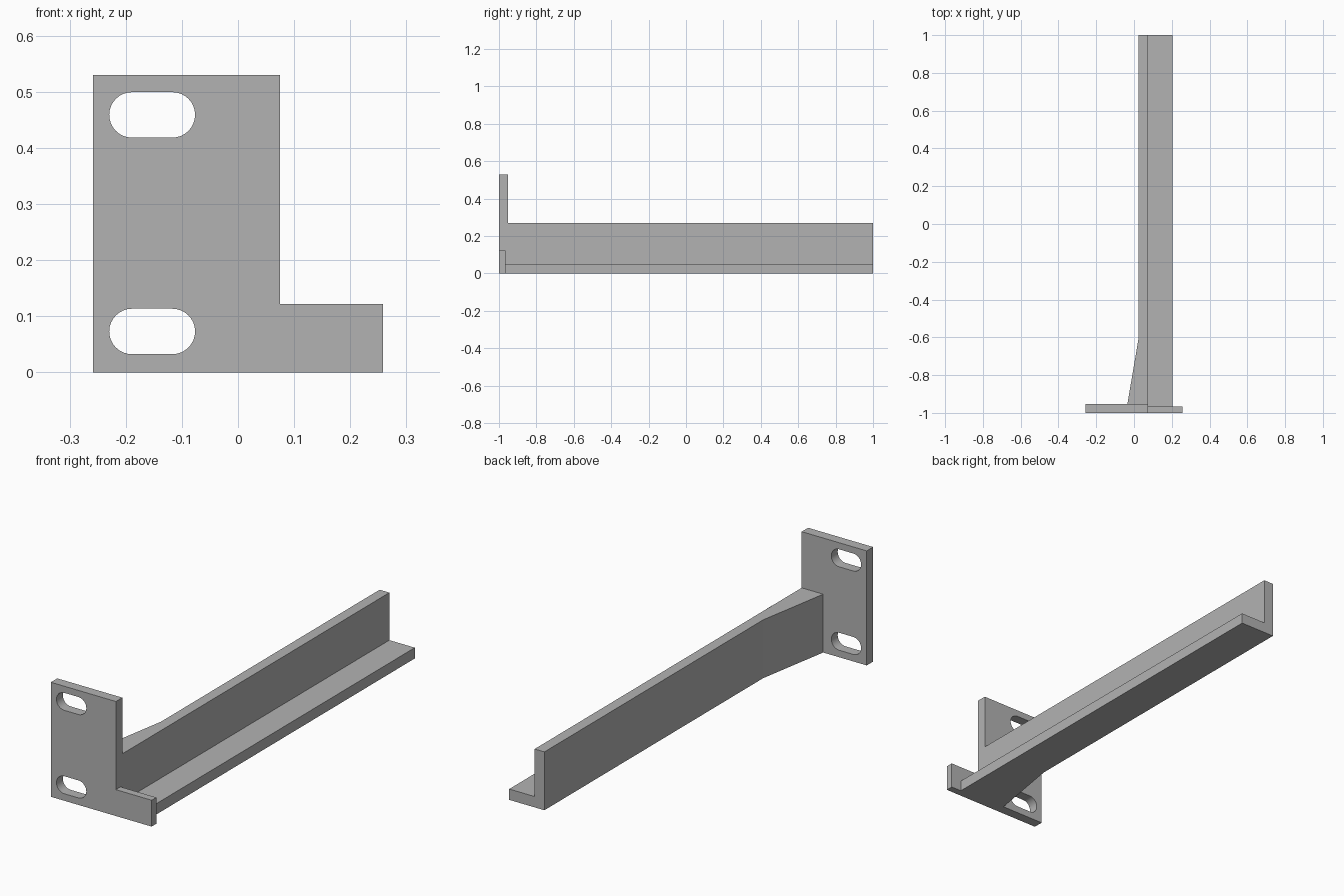
import bpy, bmesh, math
from mathutils import Vector

if "Cube" in bpy.data.objects:
    bpy.data.objects.remove(bpy.data.objects["Cube"])

grey = bpy.data.materials.new("plain_grey")
grey.diffuse_color = (0.45, 0.45, 0.45, 1)
grey.use_nodes = True
grey.node_tree.nodes["Principled BSDF"].inputs["Base Color"].default_value = grey.diffuse_color


def prism(name, outline, offset):
    """Extrude a flat 3D outline by an offset vector."""
    bm = bmesh.new()
    face = bm.faces.new([bm.verts.new(p) for p in outline])
    ext = bmesh.ops.extrude_face_region(bm, geom=[face])
    moved = [g for g in ext["geom"] if isinstance(g, bmesh.types.BMVert)]
    bmesh.ops.translate(bm, verts=moved, vec=Vector(offset))
    bmesh.ops.recalc_face_normals(bm, faces=bm.faces)
    mesh = bpy.data.meshes.new(name)
    bm.to_mesh(mesh)
    bm.free()
    mesh.materials.append(grey)
    obj = bpy.data.objects.new(name, mesh)
    bpy.context.collection.objects.link(obj)
    return obj


def box(name, x0, x1, y0, y1, z0, z1):
    base = [(x0, y0, z0), (x1, y0, z0), (x1, y1, z0), (x0, y1, z0)]
    return prism(name, base, (0, 0, z1 - z0))


def slot_cutter(name, xa, xb, z, r, steps=16):
    """Stadium-shaped bar running through the plate along y."""
    pts = []
    for cx, start in ((xb, -math.pi / 2), (xa, math.pi / 2)):
        for i in range(steps + 1):
            a = start + math.pi * i / steps
            pts.append((cx + r * math.cos(a), -1.1, z + r * math.sin(a)))
    return prism(name, pts, (0, 0.3, 0))


# Mounting plate with two rounded slots
plate = box("mounting_plate", -0.258, 0.075, -1, -0.953, 0, 0.53)
for i, z in enumerate((0.073, 0.459)):
    cutter = slot_cutter(f"slot_cutter_{i}", -0.189, -0.117, z, 0.0405)
    mod = plate.modifiers.new("slot", "BOOLEAN")
    mod.operation = "DIFFERENCE"
    mod.solver = "EXACT"
    mod.object = cutter
    cutter.hide_render = True
    cutter.hide_set(True)

# Low thin foot beside the plate
box("front_foot", 0.075, 0.258, -1, -0.966, 0, 0.122)

# Upright rail wall, flaring into a gusset behind the plate
wall = [(0.075, -0.953), (0.075, 1), (0.025, 1), (0.025, -0.6), (-0.035, -0.953)]
prism("rail_wall", [(x, y, 0) for x, y in wall], (0, 0, 0.27))

# Flat support ledge along the wall
box("rail_ledge", 0.075, 0.205, -0.966, 1, 0, 0.05)

# Smooth slot ends, sharp edges elsewhere
bpy.context.view_layer.objects.active = plate
plate.select_set(True)
for mod in list(plate.modifiers):
    bpy.ops.object.modifier_apply(modifier=mod.name)
bpy.ops.object.shade_smooth_by_angle(angle=math.radians(30))
for obj in [o for o in bpy.data.objects if o.name.startswith("slot_cutter")]:
    bpy.data.objects.remove(obj)
